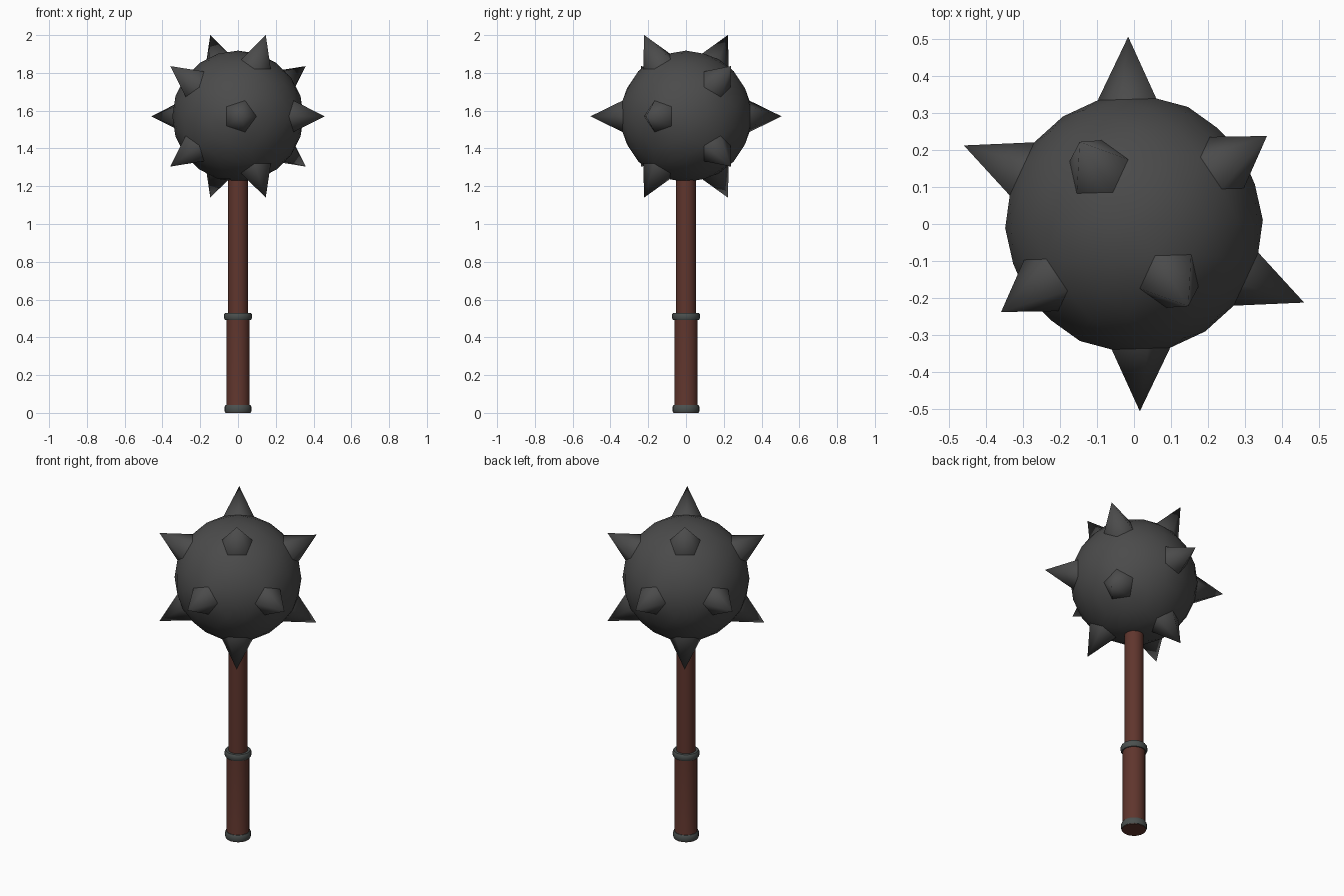
import bpy, bmesh, math
from mathutils import Matrix, Vector

if "Cube" in bpy.data.objects:
    bpy.data.objects.remove(bpy.data.objects["Cube"])

def material(name, rgb):
    m = bpy.data.materials.new(name)
    m.diffuse_color = (*rgb, 1)
    m.use_nodes = True
    m.node_tree.nodes["Principled BSDF"].inputs["Base Color"].default_value = m.diffuse_color
    return m

iron = material("dark iron", (0.07, 0.07, 0.07))
band = material("band steel", (0.07, 0.08, 0.077))
wood = material("red brown wood", (0.115, 0.036, 0.026))

def finish(bm, name, mats):
    me = bpy.data.meshes.new(name)
    bmesh.ops.recalc_face_normals(bm, faces=bm.faces[:])
    bm.to_mesh(me)
    bm.free()
    for m in mats:
        me.materials.append(m)
    ob = bpy.data.objects.new(name, me)
    bpy.context.collection.objects.link(ob)
    return ob

# Spiked head: icosphere whose twelve five-sided corners are pulled into spikes
R, TIP, CENTRE_Z, TURN = 0.348, 0.506, 1.57, math.radians(-56.5)
bm = bmesh.new()
bmesh.ops.create_icosphere(bm, subdivisions=3, radius=R)
corners = [v for v in bm.verts if len(v.link_edges) == 5]
# turn the sphere so one of its two-fold axes points straight up
a = corners[0].co.copy()
b = min(corners[1:], key=lambda v: (v.co - a).length).co.copy()
e1, e2 = (a + b).normalized(), (a - b).normalized()
e3 = e1.cross(e2)
turn = Matrix.Rotation(TURN, 3, 'Z') @ Matrix((e1, e2, e3))
for v in bm.verts:
    v.co = turn @ v.co
for f in bm.faces:
    f.smooth = True
for v in corners:
    v.co = v.co.normalized() * TIP
    for f in v.link_faces:
        for e in f.edges:
            if v not in e.verts:
                e.smooth = False      # crisp crease round each spike base
for v in bm.verts:
    v.co.z += CENTRE_Z
finish(bm, "spiked_head", [iron])

# Handle: lathed profiles of (radius, height)
def lathe(name, profile, mat, sides=20):
    bm = bmesh.new()
    rings = [[bm.verts.new((r * math.cos(2 * math.pi * i / sides),
                            r * math.sin(2 * math.pi * i / sides), z))
              for i in range(sides)] for r, z in profile]
    for lo, hi in zip(rings, rings[1:]):
        for i in range(sides):
            j = (i + 1) % sides
            bm.faces.new((lo[i], lo[j], hi[j], hi[i])).smooth = True
    bm.faces.new(rings[0][::-1])
    bm.faces.new(rings[-1])
    for e in bm.edges:
        if len(e.link_faces) == 2 and e.calc_face_angle(0) > math.radians(30):
            e.smooth = False
    return finish(bm, name, [mat])

lathe("shaft", [(0.053, 0.5), (0.053, 1.26)], wood)
lathe("grip", [(0.066, 0.0), (0.062, 0.02), (0.062, 0.51)], wood)
lathe("pommel_band", [(0.068, 0.003), (0.071, 0.01), (0.071, 0.033), (0.066, 0.042)], band)
lathe("upper_band", [(0.068, 0.492), (0.073, 0.499), (0.073, 0.522), (0.068, 0.53)], band)
